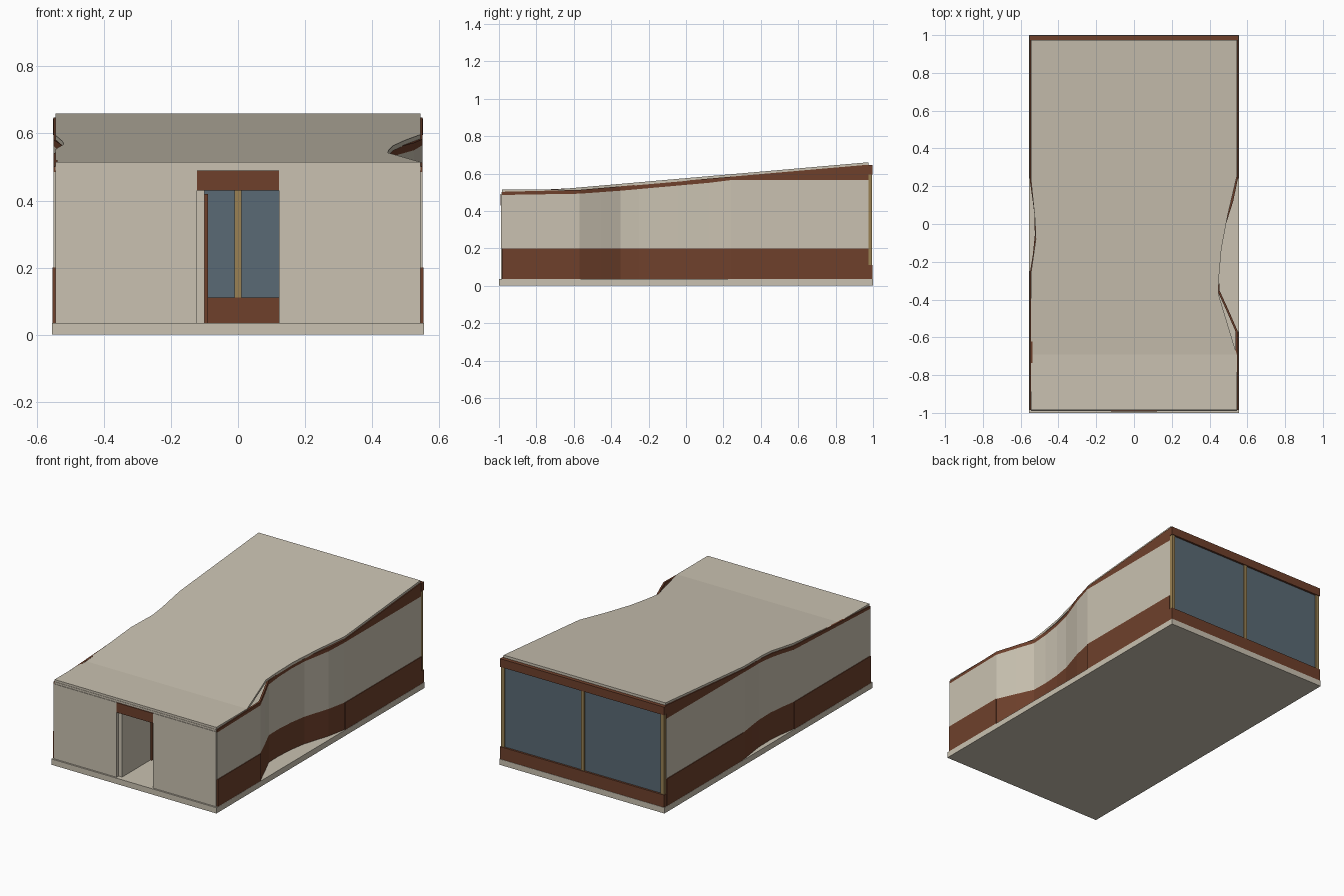
import bpy
import bmesh

old = bpy.data.objects.get("Cube")
if old:
    bpy.data.objects.remove(old, do_unlink=True)


def material(name, srgb):
    col = [(c / 255) ** 2.2 for c in srgb] + [1]
    m = bpy.data.materials.new(name)
    m.use_nodes = True
    m.diffuse_color = col
    m.node_tree.nodes["Principled BSDF"].inputs["Base Color"].default_value = col
    return m


CREAM = material("cream plaster", (200, 192, 175))
BROWN = material("brown timber", (110, 66, 47))
GLASS = material("slate glass", (90, 105, 116))
TAN = material("tan frame", (152, 128, 84))


def finish(name, bm, mats):
    bmesh.ops.recalc_face_normals(bm, faces=bm.faces)
    mesh = bpy.data.meshes.new(name)
    bm.to_mesh(mesh)
    bm.free()
    for m in mats:
        mesh.materials.append(m)
    ob = bpy.data.objects.new(name, mesh)
    bpy.context.collection.objects.link(ob)
    return ob


def box(name, x, y, z, mat):
    bm = bmesh.new()
    bmesh.ops.create_cube(bm, size=1)
    for v in bm.verts:
        for i, (lo, hi) in enumerate((x, y, z)):
            v.co[i] = lo if v.co[i] < 0 else hi
    return finish(name, bm, [mat])


def lerp(table, y):
    # straight-line interpolation through (y, value) pairs
    for (y0, a), (y1, b) in zip(table, table[1:]):
        if y <= y1:
            return a + (b - a) * max(0, y - y0) / (y1 - y0)
    return table[-1][1]


def loft(name, sections, mats, bands=None):
    # joins closed cross-sections; bands gives a material per section edge
    bm = bmesh.new()
    rings = [[bm.verts.new(p) for p in s] for s in sections]
    n = len(rings[0])
    for a, b in zip(rings, rings[1:]):
        for i in range(n):
            j = (i + 1) % n
            f = bm.faces.new((a[i], a[j], b[j], b[i]))
            f.material_index = bands[i] if bands else 0
    for r in (rings[0], rings[-1]):
        if bands:
            for i in range(n // 2 - 1):
                f = bm.faces.new((r[i], r[i + 1], r[n - 2 - i], r[n - 1 - i]))
                f.material_index = bands[i]
        else:
            bm.faces.new(r)
    return finish(name, bm, mats)


FRONT, BACK, FLOOR = -0.985, 0.975, 0.035
ROOF = [(-1, 0.515), (-0.69, 0.515), (0.975, 0.66)]
PANEL = [(-1, 0.485), (-0.57, 0.492), (-0.35, 0.508), (0.12, 0.55), (0.24, 0.565), (1, 0.565)]
RIGHT_WALL = [(FRONT, .55), (-0.57, .55), (-0.455, .5), (-0.35, .452), (-0.25, .45), (-0.14, .458),
              (-0.04, .474), (0.12, .525), (0.24, .55), (BACK, .55)]
LEFT_WALL = [(FRONT, .55), (-0.25, .55), (-0.16, .535), (-0.06, .525), (0.05, .527),
             (0.13, .537), (0.22, .55), (BACK, .55)]
RIGHT_EAVE = [(FRONT, .544), (-0.69, .544), (-0.37, .447), (-0.28, .45), (-0.13, .463),
              (0.05, .497), (0.25, .544), (BACK, .544)]
LEFT_EAVE = [(FRONT, .544), (-0.25, .544), (-0.08, .52), (0.02, .524), (0.22, .544), (BACK, .544)]

# Floor slab
box("floor_slab", (-0.555, 0.555), (-1, 1), (0, FLOOR), CREAM)

# Curved side walls with timber base, plaster panel and timber top
for name, side, path in (("right_wall", 1, RIGHT_WALL), ("left_wall", -1, LEFT_WALL)):
    sections = []
    for y, x in path:
        heights = [FLOOR, 0.2, lerp(PANEL, y), lerp(ROOF, y) - 0.013]
        outer = [(side * x, y, z) for z in heights]
        inner = [(side * (x - 0.012), y, z) for z in reversed(heights)]
        sections.append(outer + inner)
    loft(name, sections, [BROWN, CREAM], [0, 1, 0, 0, 0, 1, 0, 0])

# Thin timber skirting and top trim on the straight wall ends
for side, tag in ((1, "right"), (-1, "left")):
    for end, y in (("front", (FRONT, -0.57 if side > 0 else -0.25)), ("back", (0.24, BACK))):
        x = sorted((side * 0.549, side * 0.554))
        box(f"{tag}_{end}_skirting", x, y, (FLOOR, 0.2), BROWN)

# Folded roof with curved eaves
ys = sorted({y for y, _ in RIGHT_EAVE + LEFT_EAVE})
sections = []
for y in ys:
    l, r, z = -lerp(LEFT_EAVE, y), lerp(RIGHT_EAVE, y), lerp(ROOF, y)
    sections.append([(l, y, z), (r, y, z), (r, y, z - 0.015), (l, y, z - 0.015)])
loft("roof", sections, [CREAM])

# Front wall with doorway
for tag, x in (("left", (0.123, 0.544)), ("right", (-0.544, -0.123))):
    box(f"front_wall_{tag}", x, (-0.99, -0.97), (FLOOR, 0.49), CREAM)
box("front_header", (-0.544, 0.544), (-0.987, -0.97), (0.49, 0.502), CREAM)
box("door_lintel", (-0.123, 0.123), (-0.992, -0.97), (0.43, 0.49), BROWN)
box("open_door", (-0.123, -0.1), (-0.97, -0.7), (FLOOR, 0.43), CREAM)
box("door_edge", (-0.123, -0.09), (-0.7, -0.685), (FLOOR, 0.42), BROWN)

# Glazed back wall
box("back_sill", (-0.552, 0.552), (0.975, 0.998), (FLOOR, 0.11), BROWN)
box("back_beam", (-0.552, 0.552), (0.975, 0.998), (0.595, 0.645), BROWN)
box("back_glass", (-0.54, 0.54), (0.98, 0.986), (0.11, 0.595), GLASS)
for tag, x in (("left", 0.537), ("middle", 0), ("right", -0.537)):
    box(f"{tag}_mullion", (x - 0.011, x + 0.011), (0.974, 0.994), (0.11, 0.595), TAN)
